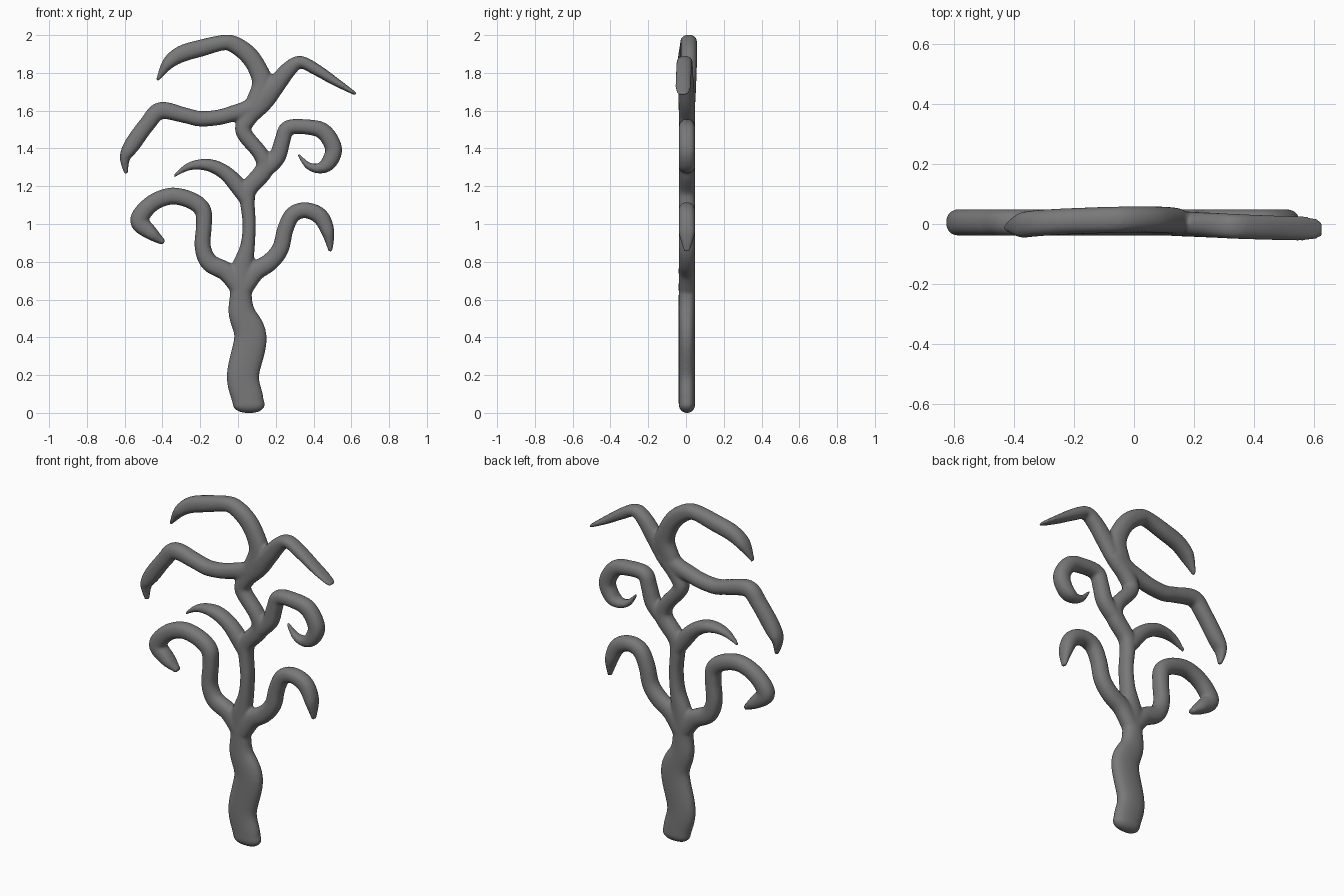
import bpy, bmesh, math
from mathutils import Vector

DEPTH = 0.044   # half thickness of the whole flat tree
SIDES = 20
STEPS = 6


def spline(pts):
    """Catmull-Rom through the control points (any dimension)."""
    out = []
    for i in range(len(pts) - 1):
        p0, p1 = pts[max(i - 1, 0)], pts[i]
        p2, p3 = pts[i + 1], pts[min(i + 2, len(pts) - 1)]
        for k in range(STEPS):
            t = k / STEPS
            out.append([0.5 * (2 * b + (c - a) * t + (2 * a - 5 * b + 4 * c - d) * t * t
                               + (3 * b - a - 3 * c + d) * t ** 3)
                        for a, b, c, d in zip(p0, p1, p2, p3)])
    out.append(list(pts[-1]))
    return out


def limb(bm, pts, y0=0.005, y1=0.005, bow=0.0, blade=False):
    """Sweep an oval section along (x, z, half width) points."""
    path = spline(pts)
    n = len(path)
    rings = []
    for i, (x, z, w) in enumerate(path):
        a, b = path[max(i - 1, 0)], path[min(i + 1, n - 1)]
        tan = Vector((b[0] - a[0], 0, b[1] - a[1])).normalized()
        side = Vector((tan.z, 0, -tan.x))
        t = i / (n - 1)
        y = y0 + (y1 - y0) * t + bow * 4 * t * (1 - t)
        w = max(w, 0.006)
        d = DEPTH * 0.95 if blade else min(DEPTH, 1.2 * w + 0.004)
        if blade and i > n - 5:   # round the blade's tip
            d *= (0.55, 0.8, 0.92, 0.98)[n - 1 - i]
        ring = []
        for k in range(SIDES):
            ang = 2 * math.pi * k / SIDES
            c, s = math.cos(ang), math.sin(ang)
            c = math.copysign(abs(c) ** 0.88, c)
            s = math.copysign(abs(s) ** 0.88, s)
            ring.append(bm.verts.new(Vector((x, y, z)) + side * w * c + Vector((0, d * s, 0))))
        rings.append(ring)
    for r, q in zip(rings, rings[1:]):
        for k in range(SIDES):
            j = (k + 1) % SIDES
            bm.faces.new((r[k], r[j], q[j], q[k]))
    bm.faces.new(rings[0][::-1])
    bm.faces.new(rings[-1])


bm = bmesh.new()

# trunk, winding up to the crown
limb(bm, [(.057, .04, .082), (.05, .08, .084), (.026, .2, .086), (.066, .4, .087),
          (.02, .53, .071), (.015, .63, .058), (.02, .75, .06), (.05, .88, .039),
          (.059, 1.0, .035), (.05, 1.12, .039), (.06, 1.19, .046), (.14, 1.29, .049),
          (.12, 1.37, .041), (.03, 1.485, .042), (.05, 1.555, .046), (.13, 1.66, .061)])
# rounded foot
foot = bmesh.ops.create_uvsphere(bm, u_segments=24, v_segments=16, radius=1)["verts"]
for v in foot:
    c = v.co.copy()
    c.x = math.copysign(abs(c.x) ** 0.8, c.x)
    v.co = Vector((.058 + c.x * .085, .005 + c.y * DEPTH, .045 + c.z * .046))
# lower left hooked limb
limb(bm, [(.01, .66, .05), (-.06, .745, .05), (-.15, .795, .048), (-.187, .88, .043),
          (-.18, 1.0, .042), (-.19, 1.08, .045), (-.26, 1.13, .045), (-.36, 1.147, .045),
          (-.46, 1.105, .045), (-.524, 1.02, .048), (-.47, .96, .04), (-.392, .9, .014)])
# lower right hooked limb
limb(bm, [(.03, .66, .05), (.09, .745, .05), (.17, .8, .048), (.225, .87, .045),
          (.25, .97, .043), (.29, 1.05, .043), (.36, 1.073, .042), (.435, 1.04, .044),
          (.475, .96, .035), (.49, .855, .01)])
# middle left twig
limb(bm, [(.055, 1.12, .04), (0, 1.20, .045), (-.06, 1.265, .04), (-.13, 1.305, .035),
          (-.2, 1.315, .028), (-.27, 1.30, .019), (-.34, 1.252, .006)])
# middle right curl
limb(bm, [(.13, 1.27, .04), (.205, 1.35, .045), (.235, 1.44, .042), (.263, 1.508, .04),
          (.36, 1.514, .04), (.452, 1.49, .044), (.506, 1.40, .045), (.48, 1.325, .041),
          (.43, 1.295, .028), (.37, 1.31, .018), (.318, 1.37, .006)])
# upper left limb
limb(bm, [(.12, 1.64, .06), (.05, 1.605, .05), (-.02, 1.587, .043), (-.1, 1.565, .041),
          (-.2, 1.557, .041), (-.28, 1.575, .041), (-.41, 1.6, .046), (-.48, 1.53, .043),
          (-.56, 1.42, .043), (-.598, 1.35, .028), (-.592, 1.265, .009)])
# upper right limb, ending in a blade
limb(bm, [(.05, 1.56, .045), (.13, 1.655, .06), (.2, 1.735, .05), (.27, 1.82, .042),
          (.33, 1.857, .033), (.41, 1.82, .031), (.51, 1.757, .023), (.625, 1.687, .008)],
     0.005, -0.017, blade=True)
# crown arch
limb(bm, [(.1, 1.64, .06), (.13, 1.74, .056), (.1, 1.83, .05), (.05, 1.9, .049),
          (-.02, 1.95, .045), (-.08, 1.96, .041), (-.2, 1.93, .045), (-.3, 1.9, .044),
          (-.37, 1.85, .033), (-.428, 1.76, .007)], 0.005, -0.012, 0.018)

bmesh.ops.recalc_face_normals(bm, faces=bm.faces)
mesh = bpy.data.meshes.new("bare_tree")
bm.to_mesh(mesh)
bm.free()
tree = bpy.data.objects.new("bare_tree", mesh)
bpy.context.collection.objects.link(tree)

# dark grey bark
bark = bpy.data.materials.new("dark_bark")
bark.diffuse_color = (0.19, 0.19, 0.19, 1)
mesh.materials.append(bark)

# fuse limbs into one skin and soften the forks
remesh = tree.modifiers.new("fuse", 'REMESH')
remesh.mode = 'VOXEL'
remesh.voxel_size = 0.008
remesh.use_smooth_shade = True
smooth = tree.modifiers.new("soften", 'SMOOTH')
smooth.factor = 0.5
smooth.iterations = 6
